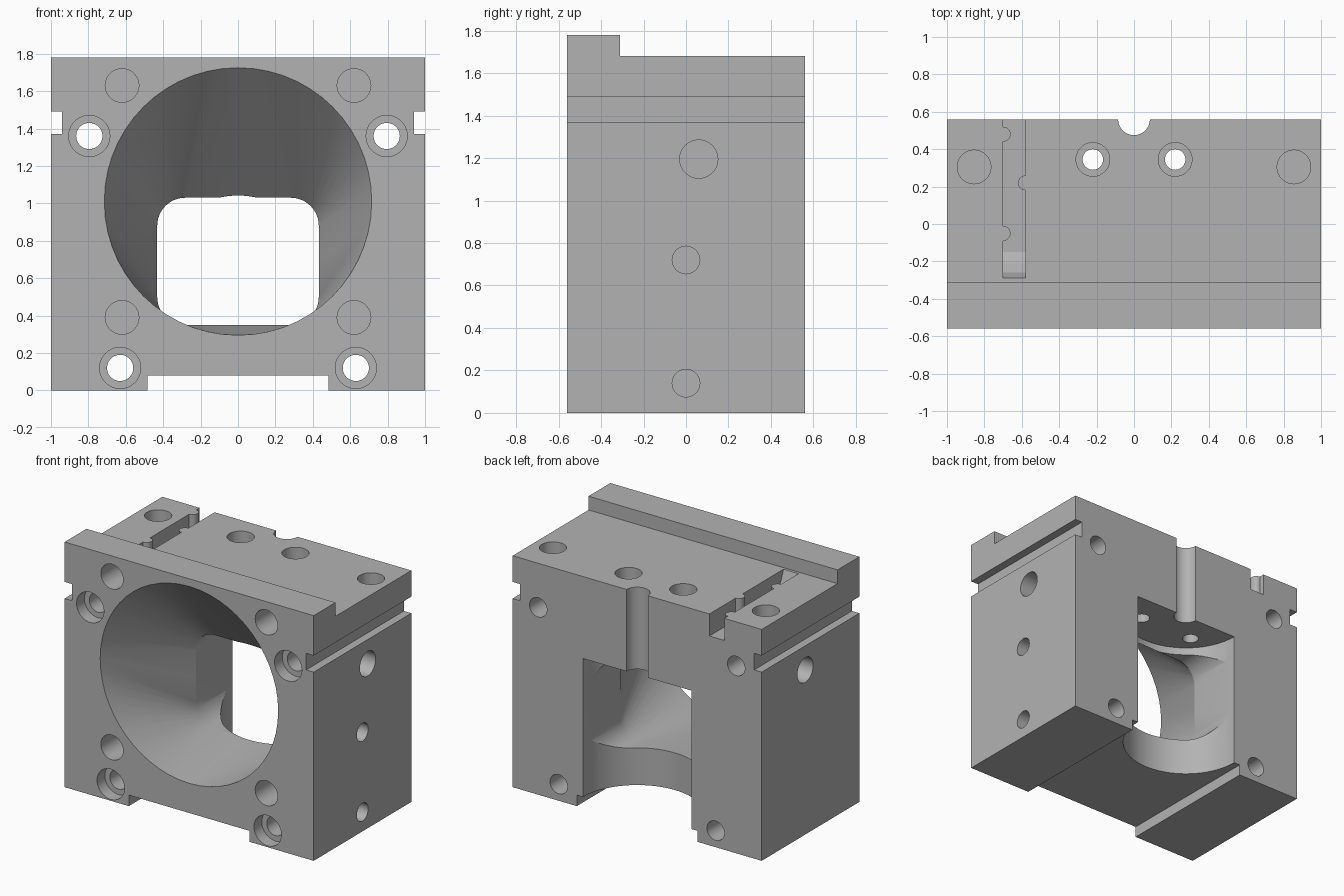
import bpy, bmesh
from math import sin, cos, pi, radians
from mathutils import Vector, Matrix

cube = bpy.data.objects.get("Cube")
if cube:
    bpy.data.objects.remove(cube, do_unlink=True)

BACK, FRONT, TOP = 0.56, -0.56, 1.68

metal = bpy.data.materials.new("plain grey metal")
metal.use_nodes = True
metal.diffuse_color = (0.45, 0.45, 0.45, 1)
metal.node_tree.nodes["Principled BSDF"].inputs["Base Color"].default_value = (0.45, 0.45, 0.45, 1)


def finish(name, bm):
    bmesh.ops.recalc_face_normals(bm, faces=bm.faces)
    mesh = bpy.data.meshes.new(name)
    bm.to_mesh(mesh)
    bm.free()
    mesh.materials.append(metal)
    obj = bpy.data.objects.new(name, mesh)
    bpy.context.collection.objects.link(obj)
    return obj


def box(name, x0, x1, y0, y1, z0, z1):
    bm = bmesh.new()
    size = Matrix.Diagonal((x1 - x0, y1 - y0, z1 - z0, 1))
    centre = Matrix.Translation(((x0 + x1) / 2, (y0 + y1) / 2, (z0 + z1) / 2))
    bmesh.ops.create_cube(bm, size=1, matrix=centre @ size)
    return finish(name, bm)


def rod(name, start, end, radius, sides=40):
    a, b = Vector(start), Vector(end)
    bm = bmesh.new()
    turn = (b - a).to_track_quat('Z', 'Y').to_matrix().to_4x4()
    bmesh.ops.create_cone(bm, cap_ends=True, segments=sides, radius1=radius, radius2=radius,
                          depth=(b - a).length, matrix=Matrix.Translation((a + b) / 2) @ turn)
    return finish(name, bm)


def profile_yz(name, points, x0, x1):
    bm = bmesh.new()
    face = bm.faces.new([bm.verts.new((x0, y, z)) for y, z in points])
    new = bmesh.ops.extrude_face_region(bm, geom=[face])["geom"]
    bmesh.ops.translate(bm, vec=(x1 - x0, 0, 0),
                        verts=[v for v in new if isinstance(v, bmesh.types.BMVert)])
    return finish(name, bm)


def cut(target, cutters):
    """Subtract every cutter, bake the result and delete the cutters."""
    for c in cutters:
        c.hide_render = True
        mod = target.modifiers.new(c.name, 'BOOLEAN')
        mod.operation, mod.solver, mod.object = 'DIFFERENCE', 'EXACT', c
    bpy.context.view_layer.update()
    graph = bpy.context.evaluated_depsgraph_get()
    baked = bpy.data.meshes.new_from_object(target.evaluated_get(graph))
    target.modifiers.clear()
    target.data = baked
    for c in cutters:
        bpy.data.objects.remove(c, do_unlink=True)


def funnel():
    """Round front mouth narrowing to a rounded square throat."""
    half, r, mid = 0.432, 0.15, 0.69
    high = 0.34
    mouth, throat = [], []
    for q in range(4):
        base = q * pi / 2
        # middle of a straight side
        mouth.append((cos(base), sin(base)))
        throat.append((half * round(cos(base)), high * round(sin(base))))
        # rounded corner
        sx, sz = (1, -1, -1, 1)[q], (1, 1, -1, -1)[q]
        for i in range(13):
            wide = base + radians(7 + 76 * i / 12)
            t = base + pi / 2 * i / 12
            mouth.append((cos(wide), sin(wide)))
            throat.append((sx * (half - r) + r * cos(t), sz * (high - r) + r * sin(t)))
    bm = bmesh.new()

    def ring(pts, y, scale, z):
        return [bm.verts.new((px * scale, y, z + pz * scale)) for px, pz in pts]

    rings = [ring(mouth, FRONT - 0.05, 0.715, 1.01), ring(mouth, FRONT, 0.715, 1.01),
             ring(throat, 0.137, 1, mid), ring(throat, 0.52, 1, mid)]
    n = len(mouth)
    for a, b in zip(rings, rings[1:]):
        for i in range(n):
            j = (i + 1) % n
            bm.faces.new((a[i], a[j], b[j], b[i]))
    bm.faces.new(rings[0])
    bm.faces.new(rings[-1])
    return finish("funnel_cutter", bm)


# Block with the raised front lip
body = profile_yz("housing_block", [(FRONT, 0), (BACK, 0), (BACK, TOP), (-0.31, TOP),
                                    (-0.31, 1.78), (FRONT, 1.78)], -1, 1)

# Main openings: funnel, round rear pocket, rear notch, bottom channel
cutters = [
    funnel(),
    rod("rear_pocket", (0, BACK, -0.1), (0, BACK, 1.085), 0.435, 96),
    rod("rear_notch", (0, BACK, 0.9), (0, BACK, 1.9), 0.085),
    box("bottom_channel", -0.485, 0.485, -0.7, 0.7, -0.1, 0.08),
]

for s in (-1, 1):
    # Side grooves
    cutters.append(box("side_groove", *sorted((s * 0.94, s * 1.1)), -0.7, 0.7, 1.37, 1.49))
    # Counterbored bolt holes, front to back
    for x, z in ((0.795, 1.36), (0.63, 0.12)):
        cutters.append(rod("bolt_hole", (s * x, -0.7, z), (s * x, 0.7, z), 0.07))
        cutters.append(rod("bolt_recess", (s * x, -0.7, z), (s * x, FRONT + 0.09, z), 0.11))
    # Blind front holes
    for z in (0.39, 1.63):
        cutters.append(rod("front_hole", (s * 0.62, -0.7, z), (s * 0.62, FRONT + 0.2, z), 0.09))
    # Top holes
    cutters.append(rod("top_hole", (s * 0.855, 0.305, 1.5), (s * 0.855, 0.305, 1.9), 0.09))
    cutters.append(rod("top_recess", (s * 0.22, 0.345, 1.5), (s * 0.22, 0.345, 1.9), 0.09))
    cutters.append(rod("top_bore", (s * 0.22, 0.345, 1), (s * 0.22, 0.345, 1.9), 0.055))
    # Upper side hole
    cutters.append(rod("side_hole", (s * 0.75, 0.06, 1.195), (s * 1.1, 0.06, 1.195), 0.09))

# Small holes on one side only
for z in (0.14, 0.72):
    cutters.append(rod("small_side_hole", (0.75, 0, z), (1.1, 0, z), 0.065))

# Cable slot in the top, with a sloped run-out and gripping bumps
slot = profile_yz("cable_slot", [(0.7, 1.52), (0.7, 1.8), (-0.29, 1.8), (-0.29, TOP),
                                 (-0.26, 1.6), (-0.21, 1.545), (-0.15, 1.52)], -0.70, -0.58)
cut(slot, [rod("slot_bump", (x, y, 1.4), (x, y, 1.9), 0.04, 24)
           for x, y in ((-0.70, 0.48), (-0.70, -0.05), (-0.58, 0.22))])
cutters.append(slot)

cut(body, cutters)

# Smooth round walls, crisp edges
bpy.ops.object.select_all(action='DESELECT')
body.select_set(True)
bpy.context.view_layer.objects.active = body
bpy.ops.object.shade_smooth_by_angle(angle=radians(20))
